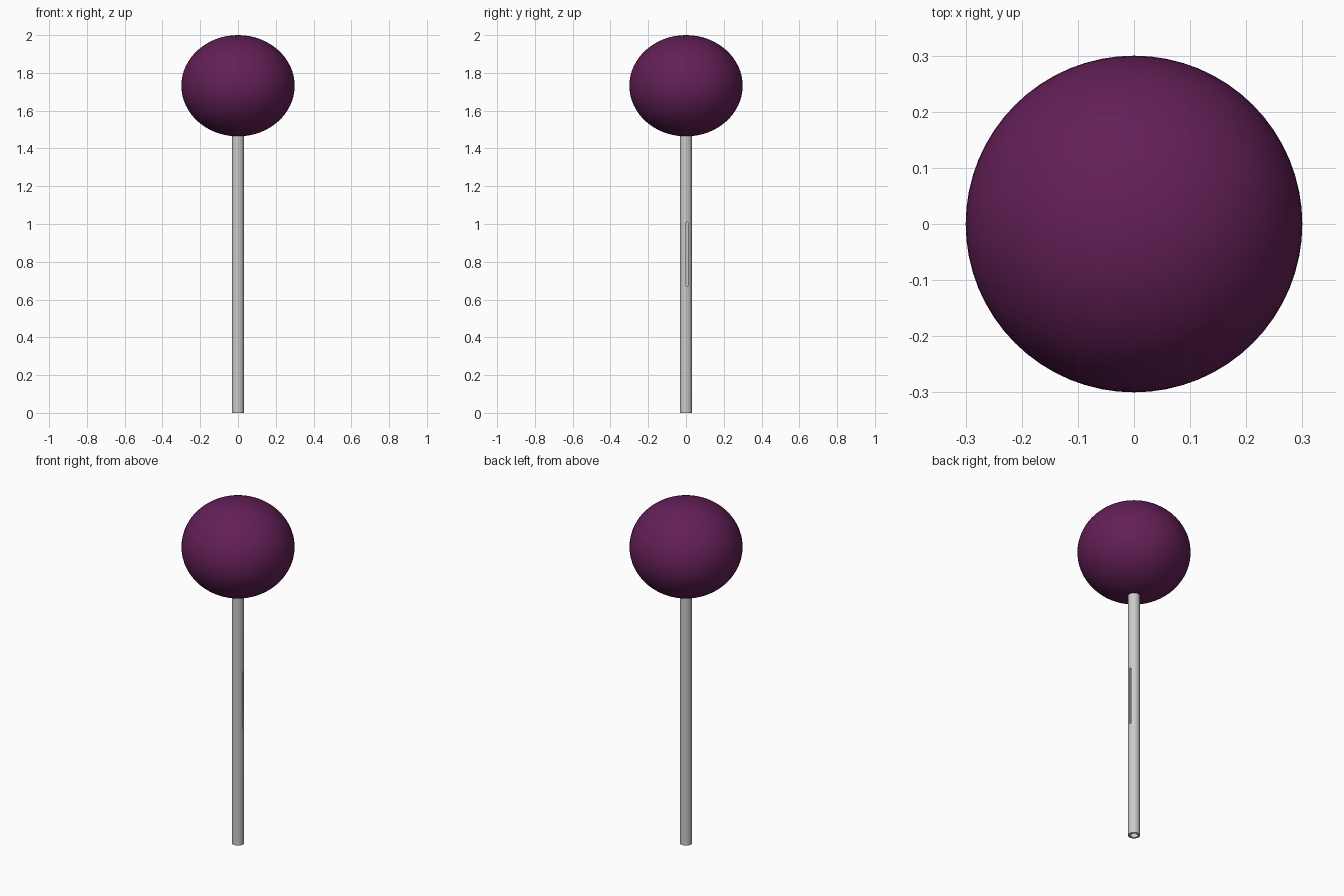
import bpy, bmesh, math

if "Cube" in bpy.data.objects:
    bpy.data.objects.remove(bpy.data.objects["Cube"])

def new_object(name, bm):
    mesh = bpy.data.meshes.new(name)
    bm.to_mesh(mesh)
    bm.free()
    obj = bpy.data.objects.new(name, mesh)
    bpy.context.collection.objects.link(obj)
    return obj

def smooth(obj):
    bpy.ops.object.select_all(action='DESELECT')
    obj.select_set(True)
    bpy.context.view_layer.objects.active = obj
    bpy.ops.object.shade_smooth_by_angle(angle=math.radians(35))

# Candy: slightly flattened ball
bpy.ops.mesh.primitive_uv_sphere_add(segments=64, ring_count=32, radius=0.3, location=(0, 0, 1.732))
candy = bpy.context.object
candy.name = "candy_ball"
candy.scale.z = 0.268 / 0.3
bpy.ops.object.transform_apply(location=False, rotation=False, scale=True)
mat = bpy.data.materials.new("purple_candy")
mat.diffuse_color = (0.125, 0.014, 0.095, 1)
mat.use_nodes = True
mat.node_tree.nodes["Principled BSDF"].inputs["Base Color"].default_value = mat.diffuse_color
candy.data.materials.append(mat)
smooth(candy)

# Stick: hollow tube, its wall profile swept around z
OUTER, INNER, TOP, SIDES = 0.032, 0.021, 1.5, 32
profile = [(OUTER, 0), (OUTER, TOP), (INNER, TOP), (INNER, 0)]
bm = bmesh.new()
rings = []
for i in range(SIDES):
    a = 2 * math.pi * i / SIDES
    rings.append([bm.verts.new((r * math.cos(a), r * math.sin(a), z)) for r, z in profile])
for i in range(SIDES):
    p, q = rings[i], rings[(i + 1) % SIDES]
    for j in range(4):
        k = (j + 1) % 4
        bm.faces.new((p[j], q[j], q[k], p[k]))
bmesh.ops.recalc_face_normals(bm, faces=bm.faces)
stick = new_object("stick", bm)

# Slot cutter: long round-ended hole through the right wall
HALF, LOW, HIGH, Y = 0.006, 0.67, 1.01, 0.005
outline = []
for start, z in ((0, HIGH - HALF), (math.pi, LOW + HALF)):
    for i in range(7):
        a = start + math.pi * i / 6
        outline.append((Y + HALF * math.cos(a), z + HALF * math.sin(a)))
bm = bmesh.new()
face = bm.faces.new([bm.verts.new((0.01, y, z)) for y, z in outline])
ext = bmesh.ops.extrude_face_region(bm, geom=[face])
bmesh.ops.translate(bm, vec=(0.04, 0, 0),
                    verts=[v for v in ext["geom"] if isinstance(v, bmesh.types.BMVert)])
bmesh.ops.recalc_face_normals(bm, faces=bm.faces)
cutter = new_object("slot_cutter", bm)
cutter.hide_render = True

# Cut the slot, then drop the cutter
cut = stick.modifiers.new("slot", 'BOOLEAN')
cut.operation = 'DIFFERENCE'
cut.solver = 'EXACT'
cut.object = cutter
bpy.context.view_layer.objects.active = stick
bpy.ops.object.modifier_apply(modifier=cut.name)
bpy.data.objects.remove(cutter)
smooth(stick)
